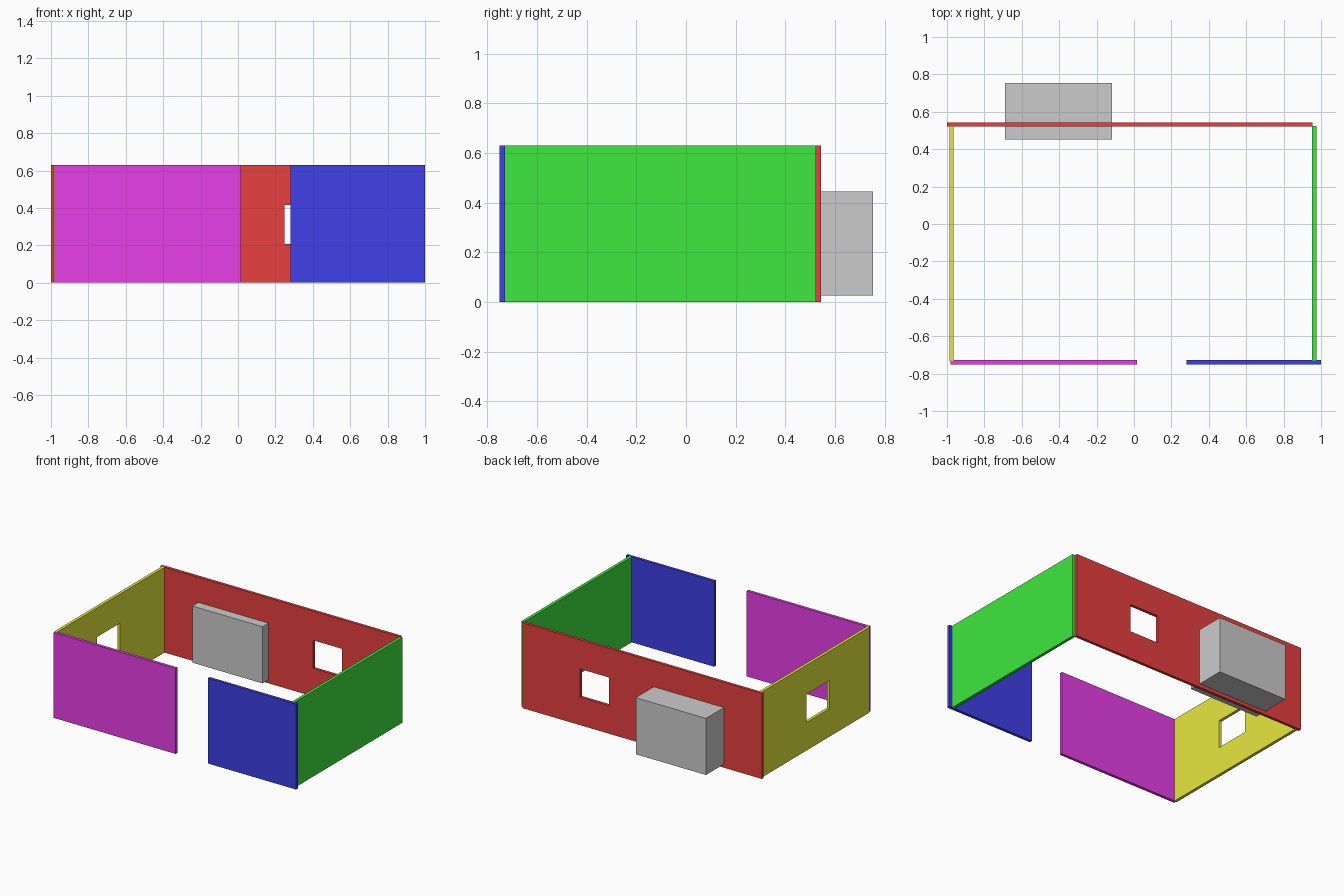
import bpy, bmesh
from mathutils import Vector

if "Cube" in bpy.data.objects:
    bpy.data.objects.remove(bpy.data.objects["Cube"])

H = 0.63          # wall height
T = 0.022         # wall thickness
SILL, HEAD = 0.207, 0.415


def wall(name, axis, a, b, offset, color, window=None):
    """Wall running along axis ('x' or 'y') from a to b, optionally with a window."""
    bm = bmesh.new()

    def point(u, z):
        return bm.verts.new((u, offset, z) if axis == 'x' else (offset, u, z))

    def rect(u0, u1, z0, z1):
        return [point(u0, z0), point(u1, z0), point(u1, z1), point(u0, z1)]

    outer = rect(a, b, 0, H)
    if window:
        inner = rect(*window, SILL, HEAD)
        faces = [bm.faces.new((outer[i], outer[(i + 1) % 4],
                               inner[(i + 1) % 4], inner[i])) for i in range(4)]
    else:
        faces = [bm.faces.new(outer)]
    # thicken the flat outline
    ext = bmesh.ops.extrude_face_region(bm, geom=faces, use_keep_orig=True)
    verts = [v for v in ext['geom'] if isinstance(v, bmesh.types.BMVert)]
    push = Vector((0, T, 0)) if axis == 'x' else Vector((T, 0, 0))
    bmesh.ops.translate(bm, verts=verts, vec=push)
    bmesh.ops.recalc_face_normals(bm, faces=bm.faces)

    mesh = bpy.data.meshes.new(name)
    bm.to_mesh(mesh)
    bm.free()
    mat = bpy.data.materials.new(name + "_paint")
    mat.diffuse_color = (*color, 1)
    mat.use_nodes = True
    mat.node_tree.nodes["Principled BSDF"].inputs["Base Color"].default_value = mat.diffuse_color
    mesh.materials.append(mat)
    obj = bpy.data.objects.new(name, mesh)
    bpy.context.collection.objects.link(obj)
    return obj


LO, HI = 0.05, 0.8
# back and side walls
wall("back_wall", 'x', -1.0, 0.955, 0.522, (HI, LO, LO), window=(0.248, 0.485))
wall("left_wall", 'y', -0.733, 0.524, -0.987, (HI, HI, LO), window=(-0.265, 0.005))
wall("right_wall", 'y', -0.73, 0.524, 0.953, (LO, HI, LO))
# front walls either side of the doorway
wall("front_wall_left", 'x', -0.98, 0.016, -0.75, (HI, LO, HI))
wall("front_wall_right", 'x', 0.28, 1.0, -0.75, (LO, LO, HI))

# block set through the back wall
x0, x1, y0, y1, z0, z1 = -0.69, -0.117, 0.452, 0.753, 0.026, 0.444
bpy.ops.mesh.primitive_cube_add(size=1, location=((x0 + x1) / 2, (y0 + y1) / 2, (z0 + z1) / 2))
block = bpy.context.object
block.name = "fireplace_block"
block.scale = (x1 - x0, y1 - y0, z1 - z0)
bpy.ops.object.transform_apply(location=False, rotation=False, scale=True)
